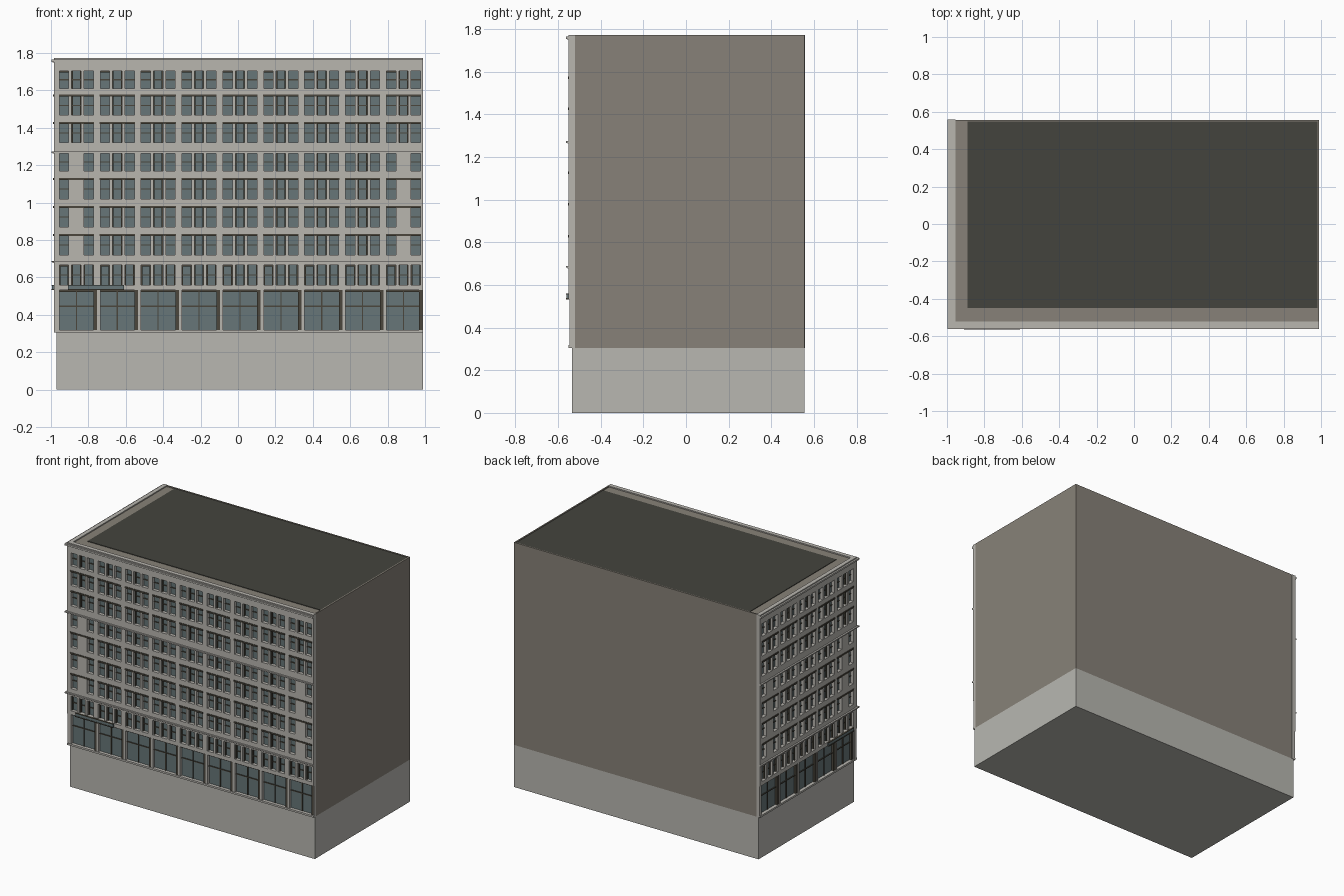
import bpy, bmesh

if "Cube" in bpy.data.objects:
    bpy.data.objects.remove(bpy.data.objects["Cube"])


def material(name, rgb):
    m = bpy.data.materials.new(name)
    m.diffuse_color = (*rgb, 1)
    m.use_nodes = True
    m.node_tree.nodes["Principled BSDF"].inputs["Base Color"].default_value = m.diffuse_color
    return m


STONE = material("pale stone", (0.48, 0.465, 0.43))
BASE = material("plinth grey", (0.48, 0.475, 0.44))
WALL = material("brown render", (0.245, 0.222, 0.188))
GLASS = material("blue grey glass", (0.135, 0.18, 0.188))
DARK = material("dark bronze", (0.07, 0.062, 0.046))
ROOF = material("roof felt", (0.057, 0.057, 0.047))


def build(name, boxes, mat):
    """One object made of boxes (x0, x1, y0, y1, z0, z1)."""
    bm = bmesh.new()
    for x0, x1, y0, y1, z0, z1 in boxes:
        v = [bm.verts.new((x, y, z)) for x in (x0, x1) for y in (y0, y1) for z in (z0, z1)]
        for f in ((0, 1, 3, 2), (4, 6, 7, 5), (0, 4, 5, 1), (2, 3, 7, 6), (0, 2, 6, 4), (1, 5, 7, 3)):
            bm.faces.new([v[i] for i in f])
    bmesh.ops.recalc_face_normals(bm, faces=bm.faces)
    me = bpy.data.meshes.new(name)
    bm.to_mesh(me)
    bm.free()
    me.materials.append(mat)
    ob = bpy.data.objects.new(name, me)
    bpy.context.collection.objects.link(ob)
    return ob


# Main masses
build("plinth", [(-0.97, 0.99, -0.535, 0.555, 0, 0.305)], BASE)
build("main_block", [(-0.955, 0.99, -0.52, 0.555, 0.305, 1.764)], WALL)
build("roof_deck", [(-0.89, 0.98, -0.45, 0.547, 1.764, 1.768)], ROOF)
build("roof_edge", [(-0.955, 0.99, 0.547, 0.555, 1.764, 1.772),
                    (0.98, 0.99, -0.52, 0.547, 1.764, 1.772)], WALL)

# Window rows (bottom, top), from the lowest up
ROWS = [(0.56, 0.666), (0.72, 0.826), (0.87, 0.976), (1.02, 1.125),
        (1.17, 1.262), (1.32, 1.425), (1.468, 1.57), (1.61, 1.703)]
SHOP = (0.318, 0.532)
TOP = 1.772
WIN, STEP, BAY = 0.05, 0.066, 0.182


def front(u0, u1, d0, d1, z0, z1):
    return (u0, u1, -0.52 - d1, -0.52 - d0, z0, z1)


def left(u0, u1, d0, d1, z0, z1):
    return (-0.955 - d1, -0.955 - d0, -u1, -u0, z0, z1)


def facade(side, place, u_min, u_max, first, pitch, bays, sign):
    stone, glass, frame, lintel, cornice = [], [], [], [], []
    starts = [first + i * pitch for i in range(bays)]

    # Level bands between the window rows
    levels = [SHOP] + ROWS
    z = 0.305
    for lo, hi in levels:
        stone.append(place(u_min, u_max, 0, 0.03, z, lo))
        z = hi
    stone.append(place(u_min, u_max, 0, 0.03, z, TOP))

    # Windows, piers and lintels for every upper row
    for r, (lo, hi) in enumerate(ROWS):
        u = u_min
        for b, s in enumerate(starts):
            blank = b in (0, bays - 1) and 1 <= r <= 4
            for k in range(3):
                if k == 1 and blank:
                    continue
                a = s + k * STEP
                c = a + WIN
                stone.append(place(u, a, 0, 0.03, lo, hi))
                u = c
                glass.append(place(a, c, 0, 0.006, lo, hi))
                mid = (lo + hi) / 2
                frame.append(place(a, c, 0.006, 0.012, mid - 0.003, mid + 0.003))
                if k == 1 or r == 0:
                    for e in (a, c - 0.006):
                        frame.append(place(e, e + 0.006, 0.006, 0.016, lo, hi))
            if 0 < r < 7 and r != 4:
                lintel.append(place(s - 0.003, s + BAY + 0.003, 0.03, 0.034, hi - 0.004, hi + 0.007))
            elif r in (0, 7):
                frame.append(place(s, s + WIN, 0.006, 0.016, hi - 0.007, hi))
        stone.append(place(u, u_max, 0, 0.03, lo, hi))

    # Shopfront openings with piers, glazing bars and deep side jambs
    lo, hi = SHOP
    u = u_min
    for s in starts:
        e = min(s + BAY + 0.02, u_max - 0.004)
        stone.append(place(u, s, 0, 0.026, lo, hi))
        u = e
        glass.append(place(s, e, 0, 0.006, lo, hi))
        frame.append(place(e - 0.019, e, 0.006, 0.022, lo, hi))
        frame.append(place(s, e - 0.019, 0.006, 0.016, hi - 0.009, hi))
        frame.append(place(s, e - 0.019, 0.006, 0.012, 0.443, 0.449))
        m = s + BAY / 2
        frame.append(place(m - 0.003, m + 0.003, 0.006, 0.012, lo, hi - 0.009))
    stone.append(place(u, u_max, 0, 0.026, lo, hi))

    # Projecting string courses and top cornice
    for zc, h in ((0.685, 0.004), (1.27, 0.004), (1.758, 0.006)):
        cornice.append(place(u_min, u_max, 0.03, 0.036, zc - h - 0.004, zc - h))
        cornice.append(place(u_min, u_max, 0.03, 0.042, zc - h, zc + h))

    build(side + "_stonework", stone, STONE)
    build(side + "_glazing", glass, GLASS)
    build(side + "_window_frames", frame, DARK)
    build(side + "_lintels", lintel, DARK)
    build(side + "_cornices", cornice, STONE)

    # Slim entrance canopy with a bronze underside
    a, c = sign
    build(side + "_canopy", [place(a, c, 0.03, 0.04, 0.538, 0.556)], GLASS)
    build(side + "_canopy_trim", [place(a, c, 0.03, 0.043, 0.532, 0.538),
                                  place(a, c, 0.03, 0.043, 0.556, 0.56)], DARK)


facade("front", front, -0.985, 0.99, -0.955, 0.2186, 9, (-0.91, -0.61))
facade("left", left, -0.558, 0.52, -0.535, 0.2155, 5, (0.21, 0.5))

# Corner returns that wrap the cornices
build("corner_cornices", [(-0.997, -0.985, -0.562, -0.52, z - h, z + h)
                          for z, h in ((0.685, 0.004), (1.27, 0.004), (1.758, 0.006))], STONE)
